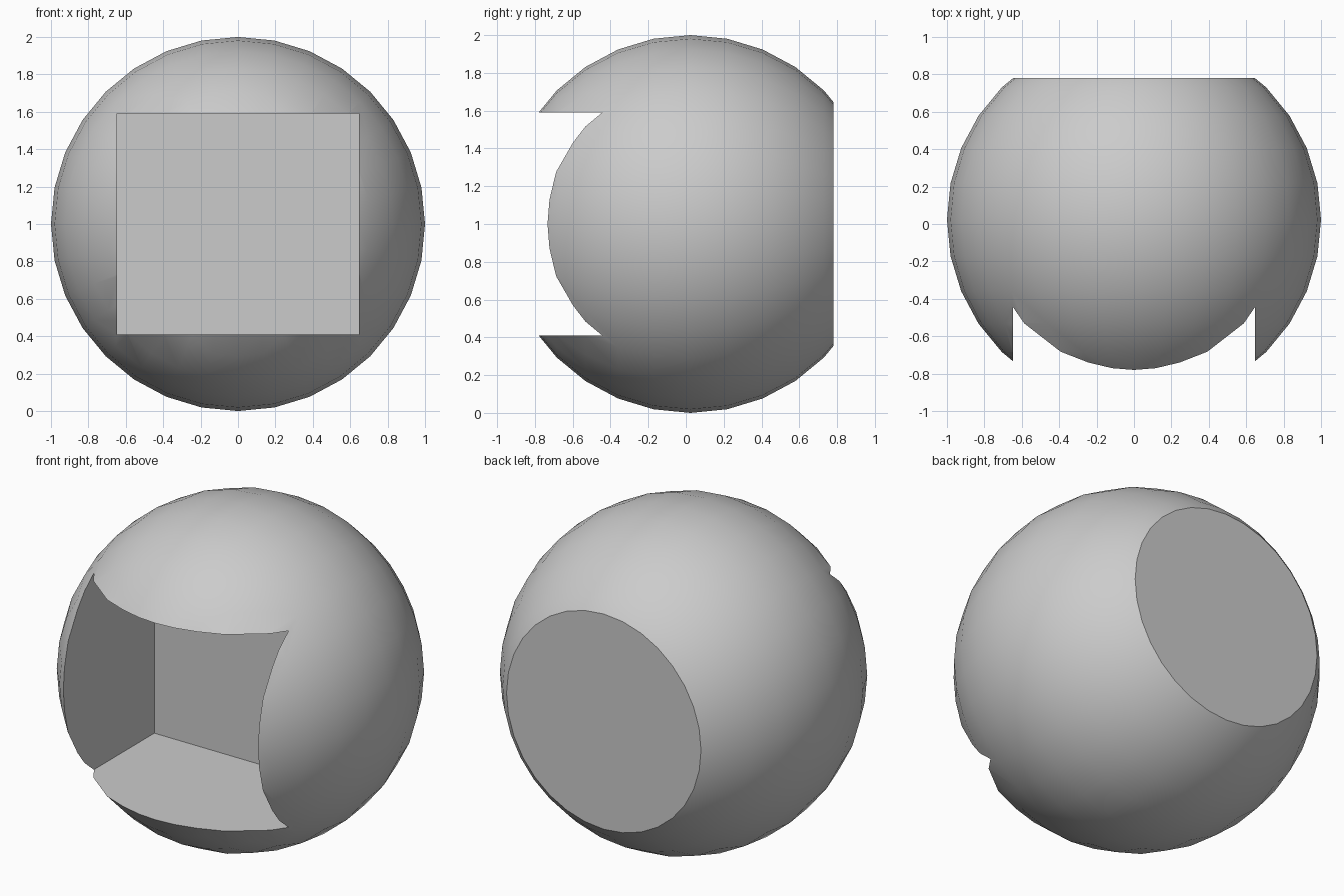
import bpy
import bmesh
import math
from mathutils import Matrix, Vector

cube = bpy.data.objects.get("Cube")
if cube:
    bpy.data.objects.remove(cube, do_unlink=True)

CENTRE = Vector((0, 0.023, 1))
BACK_Y = 0.78
HALF_W, HALF_H = 0.647, 0.59
RECESS_Y = 0.13

grey = bpy.data.materials.new("plain grey")
grey.use_nodes = True
colour = (0.6, 0.6, 0.6, 1)
grey.diffuse_color = colour
grey.node_tree.nodes["Principled BSDF"].inputs["Base Color"].default_value = colour


def add_object(name, bm):
    mesh = bpy.data.meshes.new(name)
    bm.to_mesh(mesh)
    bm.free()
    obj = bpy.data.objects.new(name, mesh)
    bpy.context.collection.objects.link(obj)
    mesh.materials.append(grey)
    return obj


# Sphere with its poles front and back, sliced flat at the back
bm = bmesh.new()
bmesh.ops.create_uvsphere(
    bm, u_segments=32, v_segments=16, radius=1,
    matrix=Matrix.Translation(CENTRE) @ Matrix.Rotation(math.pi / 2, 4, "X"))
cut = bmesh.ops.bisect_plane(
    bm, geom=bm.verts[:] + bm.edges[:] + bm.faces[:],
    plane_co=(0, BACK_Y, 0), plane_no=(0, 1, 0), clear_outer=True)
rim = [e for e in cut["geom_cut"] if isinstance(e, bmesh.types.BMEdge)]
bmesh.ops.contextual_create(bm, geom=rim)
bmesh.ops.recalc_face_normals(bm, faces=bm.faces[:])
body = add_object("hollowed_sphere", bm)

# Box that carves the rectangular recess from the front
bm = bmesh.new()
front_y = -1.5
bmesh.ops.create_cube(bm, size=1, matrix=Matrix.Translation(
    (0, (front_y + RECESS_Y) / 2, CENTRE.z)) @ Matrix.Diagonal(
    (2 * HALF_W, RECESS_Y - front_y, 2 * HALF_H, 1)))
cutter = add_object("recess_cutter", bm)
cutter.hide_render = True

carve = body.modifiers.new("recess", "BOOLEAN")
carve.operation = "DIFFERENCE"
carve.solver = "EXACT"
carve.object = cutter

# Apply the recess, then smooth the sphere while keeping the cut edges crisp
bpy.ops.object.select_all(action="DESELECT")
body.select_set(True)
bpy.context.view_layer.objects.active = body
bpy.ops.object.modifier_apply(modifier=carve.name)
bpy.data.objects.remove(cutter, do_unlink=True)
bpy.ops.object.shade_smooth_by_angle(angle=math.radians(30))
